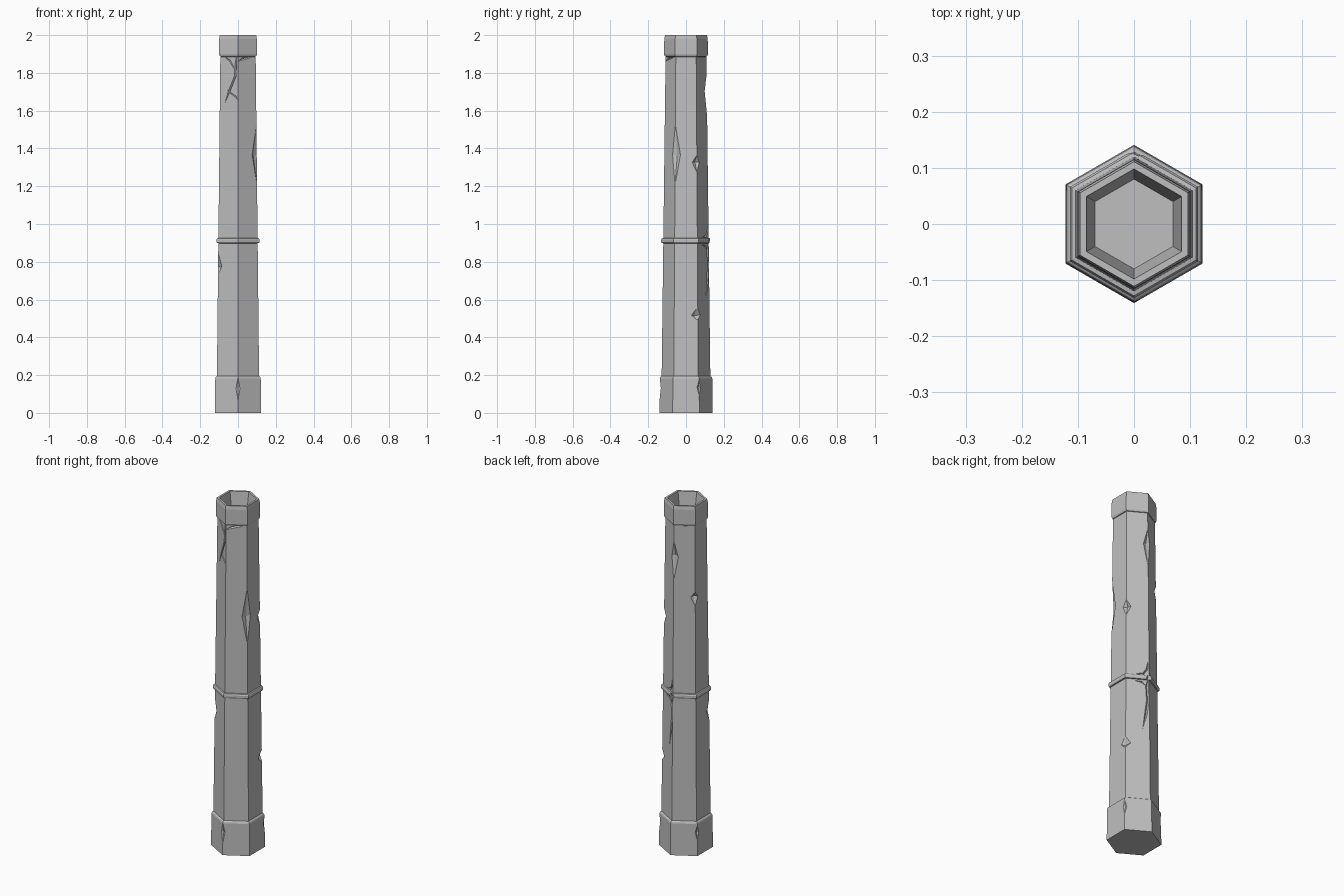
import bpy, bmesh
from math import cos, sin, radians
from mathutils import Vector, Matrix

cube = bpy.data.objects.get("Cube")
if cube:
    bpy.data.objects.remove(cube)

stone = bpy.data.materials.new("grey stone")
stone.use_nodes = True
grey = (0.52, 0.52, 0.52, 1)
stone.diffuse_color = grey
stone.node_tree.nodes["Principled BSDF"].inputs["Base Color"].default_value = grey


def make_object(name, bm):
    bmesh.ops.recalc_face_normals(bm, faces=bm.faces)
    mesh = bpy.data.meshes.new(name)
    bm.to_mesh(mesh)
    bm.free()
    mesh.materials.append(stone)
    obj = bpy.data.objects.new(name, mesh)
    bpy.context.collection.objects.link(obj)
    return obj


def hex_part(name, profile):
    """Six-sided solid through (corner radius, height) pairs."""
    bm = bmesh.new()
    rings = [[bm.verts.new((r * cos(radians(a)), r * sin(radians(a)), z))
              for a in range(30, 390, 60)] for r, z in profile]
    for low, high in zip(rings, rings[1:]):
        for i in range(6):
            j = (i + 1) % 6
            bm.faces.new((low[i], low[j], high[j], high[i]))
    bm.faces.new(rings[0])
    bm.faces.new(rings[-1])
    return make_object(name, bm)


def shaft_radius(z):
    return 0.129 - 0.021 * (z - 0.19) / 1.7


def carve(target, cutter):
    mod = target.modifiers.new("damage", "BOOLEAN")
    mod.operation = "DIFFERENCE"
    mod.solver = "EXACT"
    mod.object = cutter
    bpy.context.view_layer.update()
    graph = bpy.context.evaluated_depsgraph_get()
    mesh = bpy.data.meshes.new_from_object(target.evaluated_get(graph))
    target.modifiers.clear()
    if len(mesh.polygons):
        target.data = mesh


def chip(targets, angle, z, radius, width, height, depth, slide=0, skew=0):
    """Knock a faceted diamond out of a corner."""
    bm = bmesh.new()
    top, bottom = bm.verts.new((0, 0, height)), bm.verts.new((0, 0, -height))
    ring = [bm.verts.new(p) for p in ((-depth, 0, skew), (0, width, 0),
                                      (depth, 0, 0), (0, -width, 0))]
    for i in range(4):
        bm.faces.new((top, ring[i], ring[(i + 1) % 4]))
        bm.faces.new((bottom, ring[(i + 1) % 4], ring[i]))
    bm.transform(Matrix.Rotation(radians(angle), 4, "Z")
                 @ Matrix.Translation((radius, slide, z)))
    cut(targets, bm)


def cut(targets, bm):
    cutter = make_object("chip_cutter", bm)
    cutter.hide_render = True
    for target in targets:
        carve(target, cutter)
    bpy.data.objects.remove(cutter)


def on_face(angle, side, u, z, radius=None):
    r = radius or shaft_radius(z)
    a, b = (Vector((r * cos(radians(t)), r * sin(radians(t)), z))
            for t in (angle, angle + 60 * side))
    return a.lerp(b, u / r)


def crack(targets, angle, side, path, width=0.005, depth=0.008, radius=None):
    """Tapered V groove along (offset from corner, height) points on one face."""
    t = radians(angle + 30 * side)
    normal = Vector((cos(t), sin(t), 0))
    pts = [on_face(angle, side, u, z, radius) for u, z in path]
    bm = bmesh.new()
    first, last = bm.verts.new(pts[0]), bm.verts.new(pts[-1])
    rings = []
    for before, p, after in zip(pts, pts[1:], pts[2:]):
        across = normal.cross(after - before).normalized() * width
        rings.append([bm.verts.new(p + d) for d in
                      (across, normal * depth, -across, -normal * depth)])
    for i in range(4):
        j = (i + 1) % 4
        bm.faces.new((first, rings[0][i], rings[0][j]))
        bm.faces.new((last, rings[-1][j], rings[-1][i]))
        for a, b in zip(rings, rings[1:]):
            bm.faces.new((a[i], b[i], b[j], a[j]))
    cut(targets, bm)


# Main parts
base = hex_part("base", [(0.141, 0), (0.139, 0.183), (0.136, 0.19), (0.126, 0.197)])
shaft = hex_part("shaft", [(0.129, 0.185), (shaft_radius(1.885), 1.885)])
band = hex_part("middle_band", [(0.112, 0.897), (0.128, 0.899), (0.132, 0.905),
                                (0.132, 0.917), (0.128, 0.924), (0.112, 0.927)])
cap = hex_part("hollow_cap", [(0.1, 1.884), (0.111, 1.887), (0.116, 1.897),
                              (0.115, 1.98), (0.111, 2.0), (0.098, 2.0),
                              (0.08, 1.89)])

# Chips on the shaft corners: angle, height, width, half height, depth
for angle, z, w, h, d, slide, skew in (
        (-30, 1.38, 0.07, 0.16, 0.021, 0, -0.02),
        (30, 1.32, 0.05, 0.045, 0.022, 0, 0.01),
        (30, 0.525, 0.08, 0.035, 0.022, -0.008, -0.01),
        (90, 1.69, 0.06, 0.11, 0.018, 0, 0.02),
        (150, 1.47, 0.05, 0.04, 0.02, 0, 0.01),
        (210, 0.79, 0.05, 0.06, 0.018, 0, -0.02)):
    chip([shaft], angle, z, shaft_radius(z), w, h, d, slide, skew)

# Chips on the base
chip([base], -90, 0.13, 0.141, 0.03, 0.07, 0.012)
chip([base], -90, 0.19, 0.138, 0.03, 0.022, 0.02, 0.035)
for angle in (30, 150):
    chip([base], angle, 0.135, 0.14, 0.022, 0.045, 0.011)

# Cracks below the cap at the front
crack([shaft], -90, -1, [(0.008, 1.9), (0.014, 1.84), (0.018, 1.78), (0.055, 1.7), (0.08, 1.64)])
crack([shaft], -90, -1, [(0.065, 1.71), (0.04, 1.69), (0.015, 1.675), (-0.005, 1.65)], 0.003)
crack([shaft], -90, -1, [(0.09, 1.89), (0.05, 1.865), (0.015, 1.81)], 0.004)
crack([shaft], -90, 1, [(-0.004, 1.86), (0.03, 1.875), (0.06, 1.882), (0.1, 1.888)], 0.006)

# Broken band and cracks at the back
chip([band, shaft], 90, 0.905, 0.132, 0.035, 0.06, 0.016, -0.008)
crack([shaft], 90, -1, [(0.004, 0.92), (0.012, 0.86), (0.008, 0.78), (0.018, 0.7), (0.036, 0.61)], 0.007)
crack([shaft], 90, -1, [(0.005, 1.01), (0.012, 0.96), (0.03, 0.935), (0.07, 0.93)], 0.005)
crack([shaft], 90, -1, [(0.012, 0.86), (0.04, 0.885), (0.08, 0.89)], 0.004)
